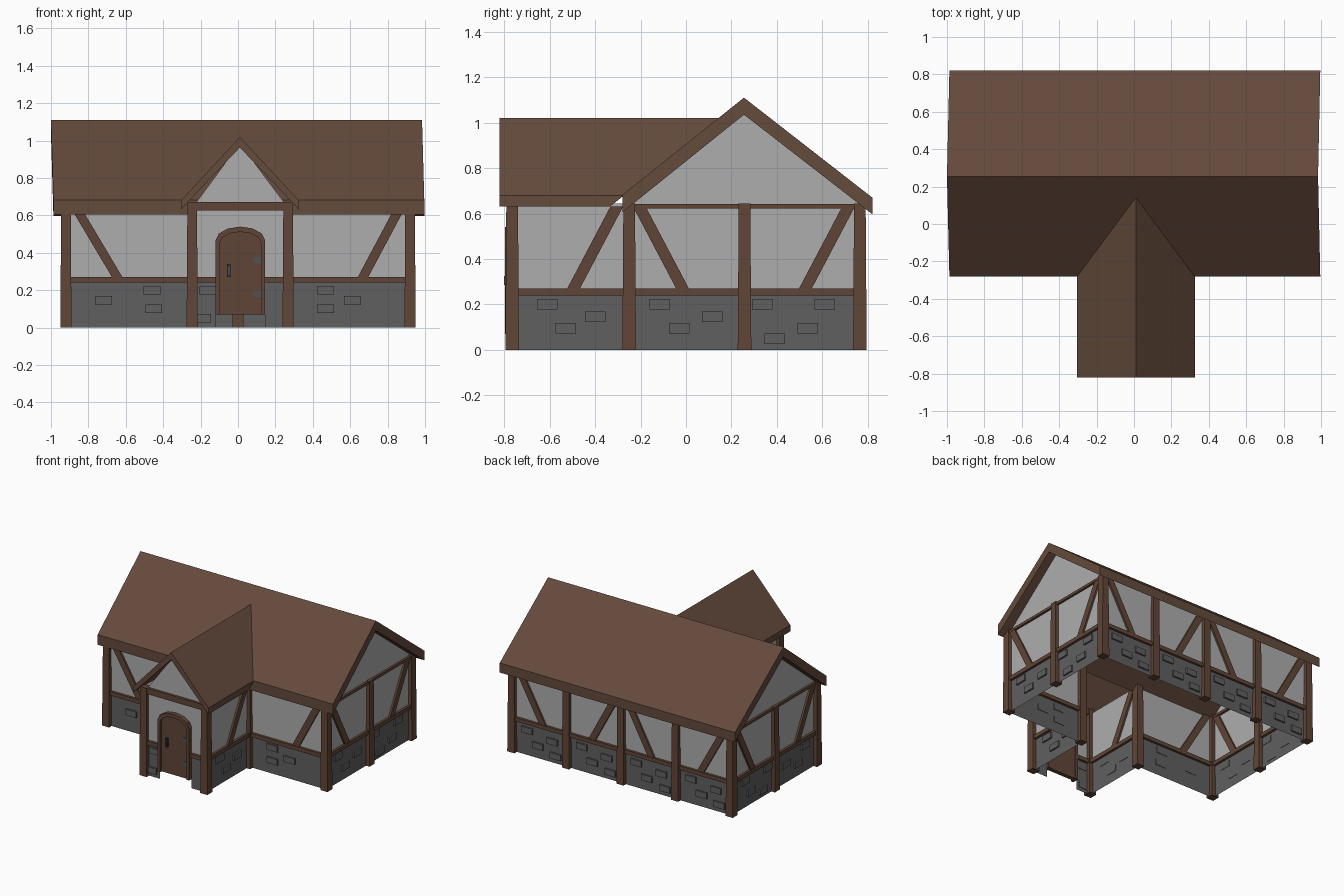
import bpy, bmesh, math
from mathutils import Vector

if "Cube" in bpy.data.objects:
    bpy.data.objects.remove(bpy.data.objects["Cube"])


def material(name, rgb):
    m = bpy.data.materials.new(name)
    m.diffuse_color = (*rgb, 1)
    m.use_nodes = True
    m.node_tree.nodes["Principled BSDF"].inputs["Base Color"].default_value = m.diffuse_color
    return m


ROOF = material("roof brown", (0.128, 0.069, 0.045))
TIMBER = material("timber brown", (0.118, 0.060, 0.038))
PLASTER = material("plaster grey", (0.42, 0.42, 0.42))
STONE = material("stone grey", (0.115, 0.115, 0.115))
METAL = material("hinge grey", (0.085, 0.085, 0.09))
DARK = material("handle dark", (0.035, 0.035, 0.04))


def add_object(name, bm, mat):
    bmesh.ops.recalc_face_normals(bm, faces=bm.faces)
    me = bpy.data.meshes.new(name)
    bm.to_mesh(me)
    bm.free()
    me.materials.append(mat)
    ob = bpy.data.objects.new(name, me)
    bpy.context.collection.objects.link(ob)


def loft(name, ring_a, ring_b, mat):
    """Closed solid between two matching rings of points."""
    bm = bmesh.new()
    a = [bm.verts.new(p) for p in ring_a]
    b = [bm.verts.new(p) for p in ring_b]
    n = len(a)
    bm.faces.new(a)
    bm.faces.new(b[::-1])
    for i in range(n):
        bm.faces.new((a[i], b[i], b[(i + 1) % n], a[(i + 1) % n]))
    add_object(name, bm, mat)


class Wall:
    """Vertical plane from p0 to p1, with the outside on the right."""
    def __init__(self, name, p0, p1):
        self.name, self.p0 = name, Vector((*p0, 0))
        d = Vector((*p1, 0)) - self.p0
        self.length, self.u = d.length, d.normalized()
        self.n = Vector((self.u.y, -self.u.x, 0))

    def at(self, u, z, out=0):
        return self.p0 + self.u * u + self.n * out + Vector((0, 0, z))

    def sheet(self, part, pts, mat):
        bm = bmesh.new()
        bm.faces.new([bm.verts.new(self.at(*p)) for p in pts])
        add_object(f"{self.name}_{part}", bm, mat)

    def solid(self, part, pts, inner, outer, mat):
        loft(f"{self.name}_{part}", [self.at(*p, inner) for p in pts],
             [self.at(*p, outer) for p in pts], mat)


def rect(u0, u1, z0, z1):
    return [(u0, z0), (u1, z0), (u1, z1), (u0, z1)]


def post(x, y, top):
    def ring(h, z):
        return [(x + sx * h, y + sy * h, z) for sx, sy in ((-1, -1), (1, -1), (1, 1), (-1, 1))]
    loft("post", ring(0.03, 0), ring(0.0255, top), TIMBER)


# Plan: wall start, end, braces (bottom u, top u), stones (u, z)
W, XL, XR = 0.92, -0.245, 0.268
F, B, P = -0.25, 0.765, -0.765
side_braces = [(0.24, 0.045), (0.77, 0.965)]
side_stones = [(0.135, 0.2), (0.365, 0.145), (0.22, 0.095), (0.585, 0.2),
               (0.86, 0.2), (0.785, 0.095), (0.64, 0.05)]
back_braces = [(0.26, 0.055), (0.665, 0.865), (1.175, 0.975), (1.58, 1.785)]
back_stones = [(0.46 * i + u, z) for i in range(4)
               for u, z in ((0.12, 0.19), (0.33, 0.16), (0.21, 0.095), (0.36, 0.055))]
length = B - F
plan = [
    ("front_left", (-W, F), (XL, F), [(0.28, 0.06)], [(0.2, 0.145), (0.46, 0.2), (0.47, 0.1)]),
    ("porch_left", (XL, F), (XL, P), [(0.25, 0.055)], [(0.36, 0.2), (0.15, 0.145), (0.28, 0.095)]),
    ("porch_front", (XL, P), (XR, P), [], [(0.085, 0.2), (0.055, 0.05)]),
    ("porch_right", (XR, P), (XR, F), [(0.265, 0.46)], [(0.155, 0.2), (0.365, 0.145), (0.235, 0.095)]),
    ("front_right", (XR, F), (W, F), [(0.395, 0.592)], [(0.2, 0.2), (0.345, 0.145), (0.2, 0.1)]),
    ("right", (W, F), (W, B), side_braces, side_stones),
    ("back", (W, B), (-W, B), back_braces, back_stones),
    ("left", (-W, B), (-W, F), [(length - a, length - b) for a, b in side_braces],
     [(length - u, z) for u, z in side_stones]),
]
walls = {}
for name, p0, p1, braces, stones in plan:
    w = walls[name] = Wall(name, p0, p1)
    porch_front = name == "porch_front"
    # stone base, open under the door
    spans = [(0, 0.125), (0.39, w.length)] if porch_front else [(0, w.length)]
    for a, b in spans:
        w.sheet("stone_base", rect(a, b, 0, 0.255), STONE)
        w.solid("sill", rect(a, b, 0.24, 0.27), -0.018, 0.018, TIMBER)
    # plaster
    w.sheet("plaster", rect(0, w.length, 0.255, 0.645), PLASTER)
    # slanted braces with level ends
    for low, high in braces:
        h = 0.028
        w.solid("brace", [(low - h, 0.26), (low + h, 0.26), (high + h, 0.63), (high - h, 0.63)],
                -0.014, 0.014, TIMBER)
    # raised stones
    for u, z in stones:
        w.solid("stone", rect(u - 0.045, u + 0.045, z - 0.023, z + 0.023), -0.003, 0.012, STONE)

# gables and their tie beams
for name in ("right", "left"):
    w = walls[name]
    peak = 0.505 if name == "right" else length - 0.505
    w.sheet("gable", [(0, 0.64), (length, 0.64), (peak, 1.06)], PLASTER)
    w.solid("tie_beam", rect(0, length, 0.622, 0.642), -0.016, 0.016, TIMBER)
front = walls["porch_front"]
front.sheet("gable", [(0, 0.64), (front.length, 0.64), (0.255, 0.985)], PLASTER)
front.solid("tie_beam", rect(0, front.length, 0.627, 0.672), -0.018, 0.018, TIMBER)

# posts
for x in (-W, W):
    for y in (F, (F + B) / 2, B):
        post(x, y, 0.645)
for x in (-0.46, 0, 0.46):
    post(x, B, 0.645)
for x in (XL, XR):
    post(x, P, 0.672)
    post(x, F, 0.64)

# main roof: chevron profile (y, z), ends lean slightly along x
chevron = [(-0.28, 0.605), (-0.28, 0.682), (0.255, 1.11), (0.82, 0.67), (0.82, 0.597), (0.255, 1.035)]
loft("main_roof",
     [(-1.0 if z > 0.9 else -0.987, y, z) for y, z in chevron],
     [(0.984 if z > 0.9 else 0.996, y, z) for y, z in chevron], ROOF)

# porch roof: chevron (x, z), back end cut along the main roof slope
chevron = [(-0.305, 0.632), (-0.305, 0.68), (0.01, 1.02), (0.325, 0.68), (0.325, 0.632), (0.01, 0.963)]
loft("porch_roof", [(x, -0.82, z) for x, z in chevron],
     [(x, -0.27 + (z - 0.682) / 0.8, z) for x, z in chevron], ROOF)


# door: arched frame, panel, handle and hinges
def arch(half, spring, rise):
    c = 0.0125 - XL
    pts = [(c - half, 0.07)]
    for i in range(7):
        t = math.pi * (1 - i / 6)
        pts.append((c + half * math.cos(t), spring + rise * math.sin(t)))
    return pts + [(c + half, 0.07)]


outer, inner = arch(0.133, 0.465, 0.075), arch(0.11, 0.452, 0.06)
front.solid("door_panel", inner, -0.015, 0.016, TIMBER)
front.solid("door_frame", outer + inner[::-1], -0.02, 0.032, TIMBER)
front.solid("door_handle", rect(0.187, 0.205, 0.27, 0.34), 0.01, 0.028, DARK)
front.solid("door_handle_grip", rect(0.192, 0.2, 0.285, 0.325), 0.028, 0.036, METAL)
for z in (0.18, 0.36):
    front.solid("door_hinge", [(0.319, z), (0.335, z - 0.016), (0.367, z - 0.018),
                               (0.367, z + 0.018), (0.335, z + 0.016)], 0.01, 0.021, METAL)
